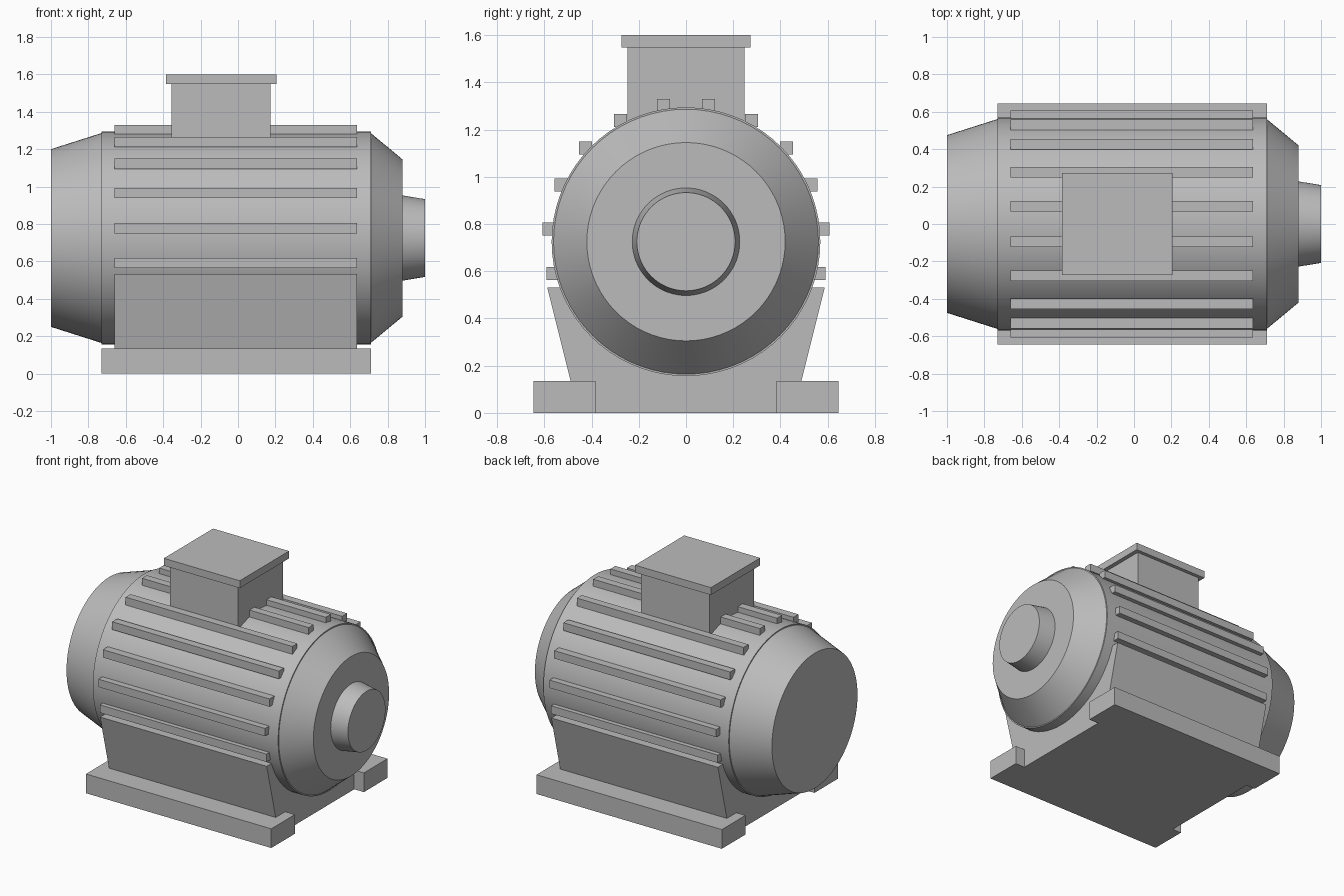
import bpy
import bmesh
from math import radians
from mathutils import Matrix, Vector

cube = bpy.data.objects.get("Cube")
if cube:
    bpy.data.objects.remove(cube, do_unlink=True)

grey = bpy.data.materials.new("cast grey")
grey.use_nodes = True
colour = (0.5, 0.5, 0.5, 1)
grey.diffuse_color = colour
grey.node_tree.nodes["Principled BSDF"].inputs["Base Color"].default_value = colour

AXIS_Z = 0.725
CORE_X = (-0.66, 0.635)    # length of ribs and pedestal
BODY_X = (-0.73, 0.71)     # length of barrel and feet


def finish(name, bm):
    bmesh.ops.recalc_face_normals(bm, faces=bm.faces)
    mesh = bpy.data.meshes.new(name)
    bm.to_mesh(mesh)
    bm.free()
    mesh.materials.append(grey)
    obj = bpy.data.objects.new(name, mesh)
    bpy.context.collection.objects.link(obj)
    return obj


def box(name, xs, ys, zs):
    bm = bmesh.new()
    spans = [Vector(s) for s in (xs, ys, zs)]
    size = [s[1] - s[0] for s in spans]
    centre = Vector([(s[0] + s[1]) / 2 for s in spans])
    bmesh.ops.create_cube(bm, size=1, matrix=Matrix.Translation(centre) @ Matrix.Diagonal((*size, 1)))
    return finish(name, bm)


def lathe(name, profile, steps=72):
    """Revolve (x, radius) points about the motor axis."""
    bm = bmesh.new()
    verts = [bm.verts.new((x, 0, AXIS_Z + r)) for x, r in profile]
    edges = [bm.edges.new(pair) for pair in zip(verts, verts[1:])]
    bmesh.ops.spin(bm, geom=verts + edges, cent=(0, 0, AXIS_Z), axis=(1, 0, 0),
                   angle=radians(360), steps=steps, use_merge=True)
    bmesh.ops.remove_doubles(bm, verts=bm.verts, dist=0.0001)
    bmesh.ops.holes_fill(bm, edges=[e for e in bm.edges if e.is_boundary], sides=0)
    obj = finish(name, bm)
    bpy.ops.object.select_all(action="DESELECT")
    obj.select_set(True)
    bpy.context.view_layer.objects.active = obj
    bpy.ops.object.shade_smooth_by_angle(angle=radians(12))
    return obj


# Barrel with tapered end covers, and the shaft boss
lathe("barrel", [(-1, 0.475), (BODY_X[0], 0.561), (BODY_X[0], 0.569),
                 (BODY_X[1], 0.569), (BODY_X[1], 0.561), (0.88, 0.42)])
lathe("shaft_boss", [(0.86, 0.231), (1, 0.208)])

# Cooling ribs, mirrored left and right of the axis
RIB = 0.0275
rib_centres = [(0.095, 1.301), (0.277, 1.238), (0.426, 1.122),
               (0.53, 0.966), (0.58, 0.778), (0.563, 0.591)]
for side, label in ((-1, "front"), (1, "back")):
    for i, (y, z) in enumerate(rib_centres, 1):
        y *= side
        box(f"{label}_rib_{i}", CORE_X, (y - RIB, y + RIB), (z - RIB, z + RIB))
    # Foot rails
    box(f"{label}_foot", BODY_X, sorted((side * 0.383, side * 0.645)), (0, 0.135))

# Flared pedestal carrying the barrel
bm = bmesh.new()
half = [(0.455, 0), (0.588, 0.532)]
outline = half + [(-y, z) for y, z in reversed(half)]
face = bm.faces.new([bm.verts.new((CORE_X[0], y, z)) for y, z in outline])
ext = bmesh.ops.extrude_face_region(bm, geom=[face])["geom"]
bmesh.ops.translate(bm, vec=(CORE_X[1] - CORE_X[0], 0, 0),
                    verts=[v for v in ext if isinstance(v, bmesh.types.BMVert)])
finish("pedestal", bm)

# Terminal box and lid
box("terminal_box", (-0.355, 0.175), (-0.248, 0.248), (1.15, 1.55))
box("terminal_lid", (-0.385, 0.205), (-0.273, 0.273), (1.548, 1.6))
